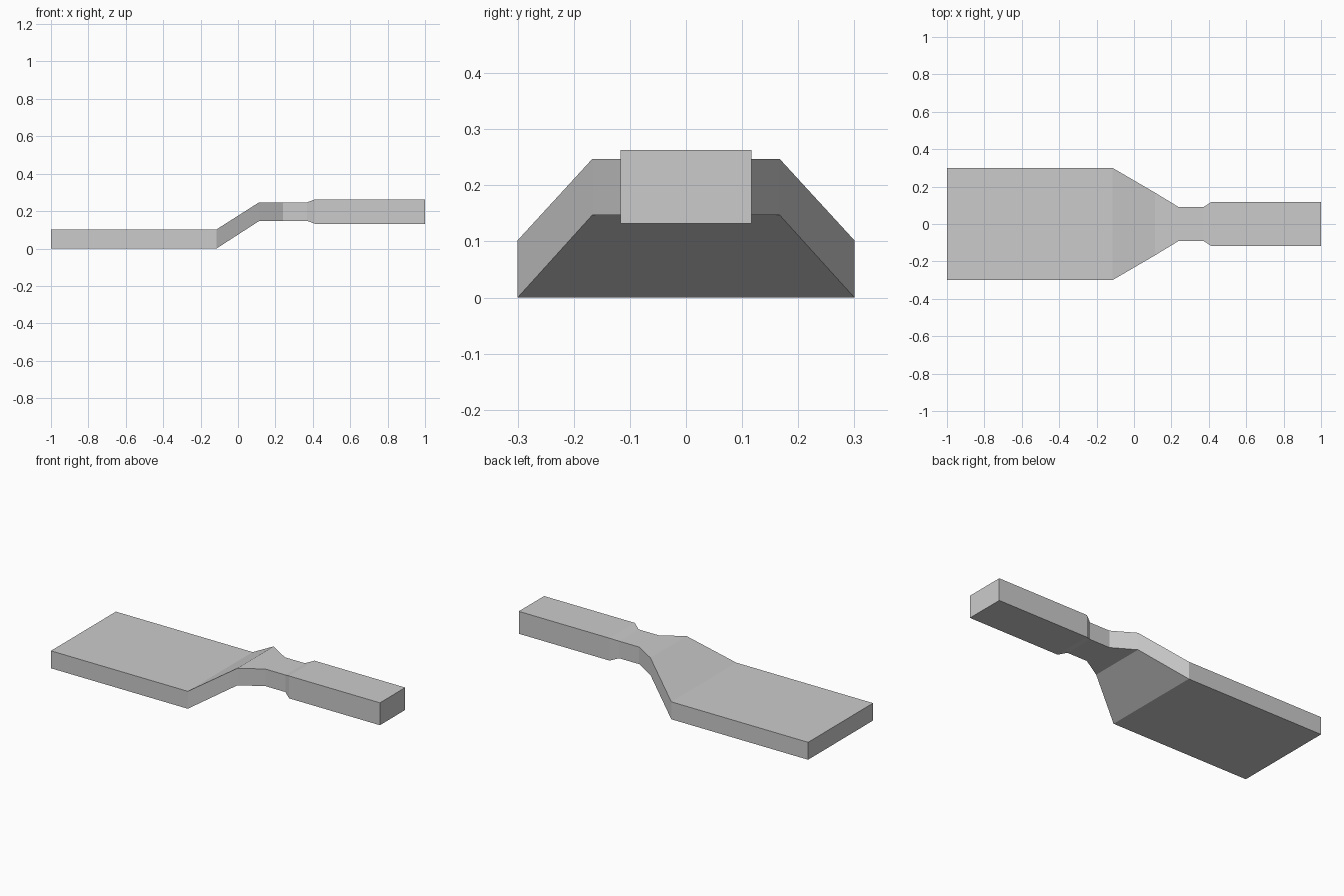
import bpy
import bmesh

cube = bpy.data.objects.get("Cube")
if cube:
    bpy.data.objects.remove(cube, do_unlink=True)

# Single plain grey
grey = bpy.data.materials.new("light_grey")
grey.use_nodes = True
colour = (0.6, 0.6, 0.6, 1)
grey.diffuse_color = colour
grey.node_tree.nodes["Principled BSDF"].inputs["Base Color"].default_value = colour

# Rectangular sections along the bar: x, half width, bottom, top
sections = [
    (-1.0, 0.3, 0.0, 0.102),      # wide blade end
    (-0.115, 0.3, 0.0, 0.102),    # blade meets the ramp
    (0.113, 0.167, 0.147, 0.247), # top of the ramp
    (0.24, 0.09, 0.147, 0.247),   # start of the neck
    (0.37, 0.09, 0.147, 0.247),   # end of the neck
    (0.413, 0.117, 0.132, 0.263), # grip shoulder
    (1.0, 0.117, 0.132, 0.263),   # grip end
]

# Skin the sections into one closed body
bm = bmesh.new()
rings = []
for x, w, low, high in sections:
    corners = [(x, -w, low), (x, w, low), (x, w, high), (x, -w, high)]
    rings.append([bm.verts.new(c) for c in corners])
for a, b in zip(rings, rings[1:]):
    for i in range(4):
        j = (i + 1) % 4
        bm.faces.new((a[i], a[j], b[j], b[i]))
bm.faces.new(rings[0])
bm.faces.new(rings[-1])
bmesh.ops.recalc_face_normals(bm, faces=bm.faces)

mesh = bpy.data.meshes.new("paddle_body")
bm.to_mesh(mesh)
bm.free()
mesh.materials.append(grey)
body = bpy.data.objects.new("paddle_body", mesh)
bpy.context.collection.objects.link(body)
